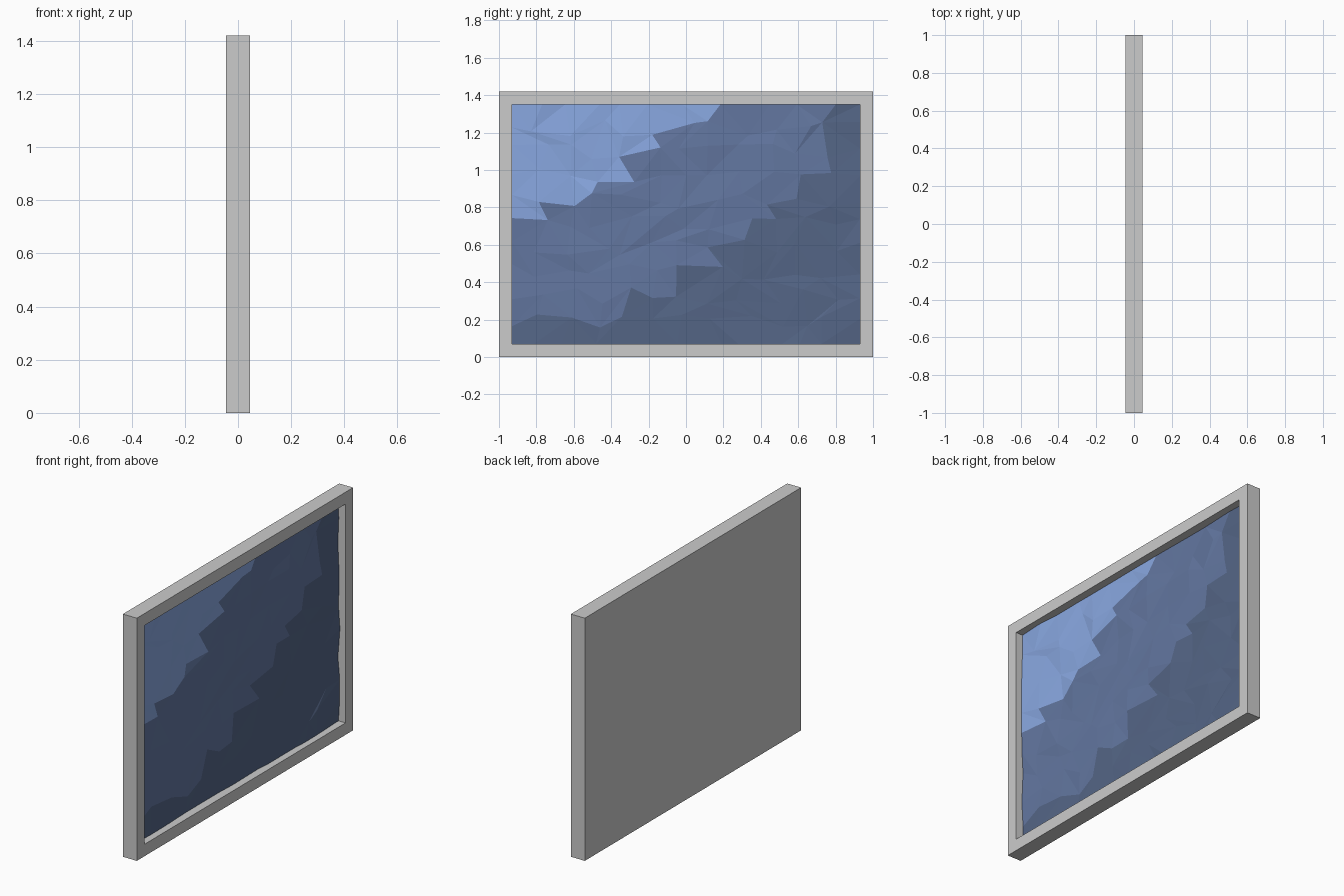
import bpy, bmesh, random
from mathutils import Matrix, Vector

if "Cube" in bpy.data.objects:
    bpy.data.objects.remove(bpy.data.objects["Cube"])

random.seed(7)
W, H, T, B = 2.0, 1.42, 0.09, 0.07   # width, height, thickness, border


def finish(bm, name):
    me = bpy.data.meshes.new(name)
    bm.to_mesh(me)
    bm.free()
    ob = bpy.data.objects.new(name, me)
    bpy.context.collection.objects.link(ob)
    return ob


def line_z(points, y):
    """Height of a colour boundary at y."""
    for (y0, z0), (y1, z1) in zip(points, points[1:]):
        if y <= y1:
            return z0 + (z1 - z0) * (y - y0) / (y1 - y0)
    return points[-1][1]


# Frame with solid back and a recess on the +x side
bm = bmesh.new()
bmesh.ops.create_cube(bm, size=1, matrix=Matrix.Translation((0, 0, H / 2))
                      @ Matrix.Diagonal((T, W, H, 1)))
bm.faces.ensure_lookup_table()
front = max(bm.faces, key=lambda f: f.calc_center_median().x)
bmesh.ops.inset_region(bm, faces=[front], thickness=B, use_even_offset=True)
front = next(f for f in bm.faces if f.calc_center_median().x > T / 2 - 0.001
             and abs(f.calc_center_median().y) < 0.1
             and abs(f.calc_center_median().z - H / 2) < 0.1)
new = bmesh.ops.extrude_discrete_faces(bm, faces=[front])["faces"]
bmesh.ops.translate(bm, verts=new[0].verts[:], vec=(-0.065, 0, 0))
bmesh.ops.recalc_face_normals(bm, faces=bm.faces[:])
finish(bm, "frame")

# Faceted panel: jittered grid with slight relief
NY, NZ = 12, 10
y0, y1, z0, z1 = -W / 2 + B, W / 2 - B, B, H - B
dy, dz = (y1 - y0) / NY, (z1 - z0) / NZ
bm = bmesh.new()
grid = []
for j in range(NZ + 1):
    row = []
    for i in range(NY + 1):
        jy = random.uniform(-0.36, 0.36) * dy if 0 < i < NY else 0
        jz = random.uniform(-0.36, 0.36) * dz if 0 < j < NZ else 0
        row.append(bm.verts.new((0.002 + random.uniform(-0.007, 0.007),
                                 y0 + i * dy + jy, z0 + j * dz + jz)))
    grid.append(row)

# Colour bands: light top left, mid diagonal, dark bottom right
light_edge = [(-0.93, 0.67), (-0.77, 0.77), (-0.55, 0.8), (-0.28, 1.02),
              (-0.1, 1.18), (0.22, 1.27), (0.3, 1.5)]
dark_edge = [(-0.93, 0.17), (-0.5, 0.19), (0.06, 0.42), (0.4, 0.7),
             (0.68, 0.98), (0.75, 1.5)]
for j in range(NZ):
    for i in range(NY):
        a, b = grid[j][i], grid[j][i + 1]
        c, d = grid[j + 1][i + 1], grid[j + 1][i]
        mid = (a.co + b.co + c.co + d.co) / 4
        if mid.z > line_z(light_edge, mid.y):
            idx = 0
        elif mid.z > line_z(dark_edge, mid.y):
            idx = 1
        else:
            idx = 2
        tris = random.choice([((a, b, c), (a, c, d)), ((a, b, d), (b, c, d))])
        for t in tris:
            bm.faces.new(t).material_index = idx
panel = finish(bm, "faceted_panel")

for name, col in (("light_blue", (0.25, 0.39, 0.75, 1)),
                  ("mid_blue", (0.125, 0.185, 0.355, 1)),
                  ("dark_blue", (0.09, 0.133, 0.242, 1))):
    mat = bpy.data.materials.new(name)
    mat.diffuse_color = col
    mat.use_nodes = True
    mat.node_tree.nodes["Principled BSDF"].inputs["Base Color"].default_value = mat.diffuse_color
    panel.data.materials.append(mat)
